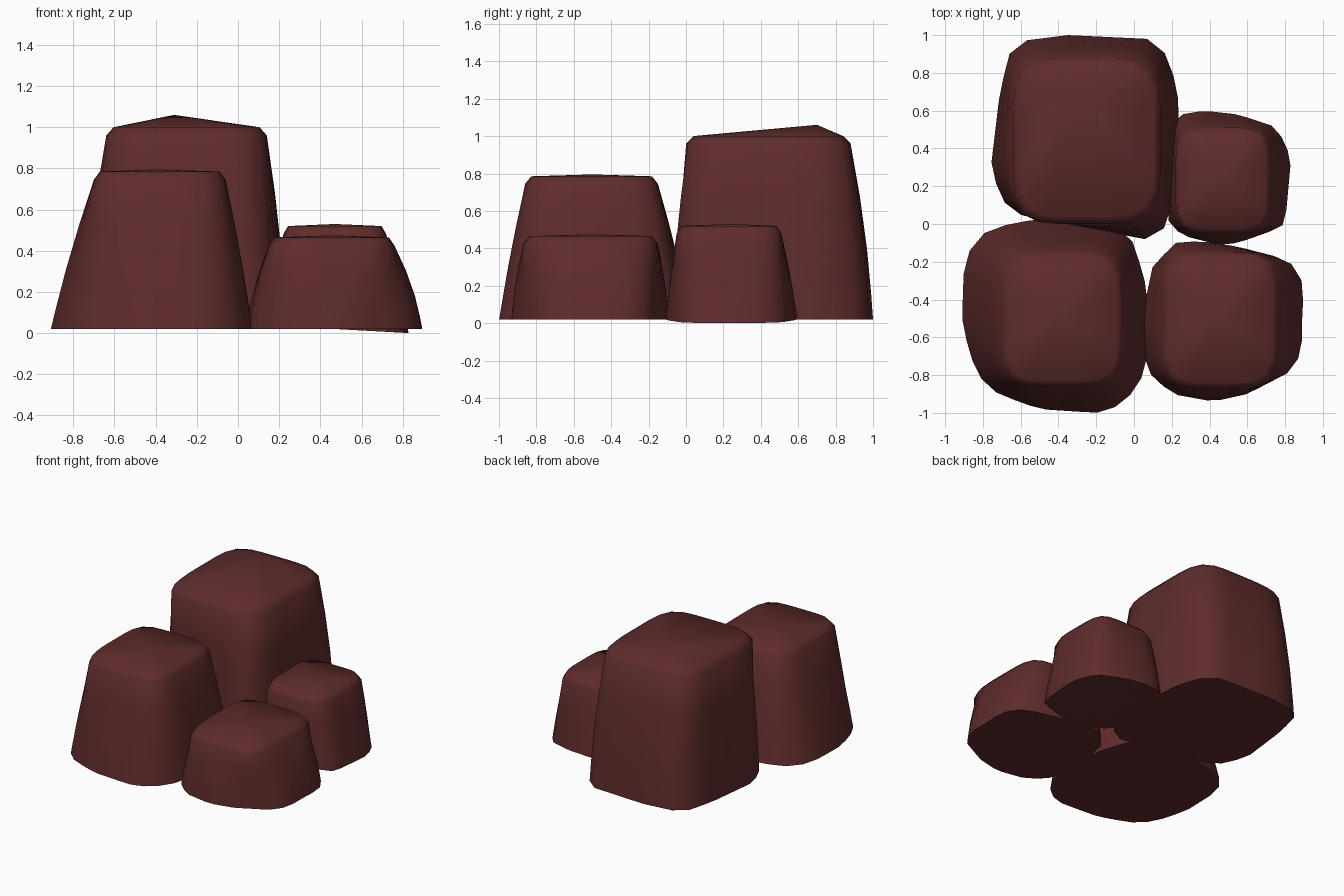
import bpy, bmesh, math
from mathutils import Vector
from mathutils.geometry import intersect_line_line_2d

if "Cube" in bpy.data.objects:
    bpy.data.objects.remove(bpy.data.objects["Cube"])

N = 32  # points around each rock

mat = bpy.data.materials.new("dark red stone")
mat.diffuse_color = (0.115, 0.025, 0.025, 1)
mat.use_nodes = True
mat.node_tree.nodes["Principled BSDF"].inputs["Base Color"].default_value = mat.diffuse_color


def rock(name, foot, top, height, apex, bulge=0.0, tilt=0.0):
    """Closed rock lofted from a foot outline to a rounded-box top.
    top = (x0, x1, y0, y1) at the shoulder, apex = peak of the cap."""
    x0, x1, y0, y1 = top
    c = Vector(((x0 + x1) / 2, (y0 + y1) / 2))
    pts = [Vector(p) for p in foot]
    upper, lower = [], []
    for i in range(N):
        a = 2 * math.pi * i / N
        ca, sa = math.cos(a), math.sin(a)
        r = (abs(ca) ** 5 + abs(sa) ** 5) ** -0.2
        d = Vector(((x1 - x0) / 2 * ca * r, (y1 - y0) / 2 * sa * r))
        upper.append(c + d)
        hit = None
        for p, q in zip(pts, pts[1:] + pts[:1]):
            h = intersect_line_line_2d(c, c + d * 8, p, q)
            if h is not None:
                hit = h
        lower.append(hit if hit is not None else c + d * 1.2)

    bm = bmesh.new()
    rings = []
    shoulder = height - 0.04
    # sides, foot to shoulder
    for t in (0, 0.15, 0.4, 0.7, 1):
        k = t - bulge * math.sin(math.pi * t)
        ring = []
        for l, u in zip(lower, upper):
            b = 0.02 - tilt * max(0, l.x - c.x)
            ring.append(bm.verts.new((*l.lerp(u, k), b + (shoulder - b) * t)))
        rings.append(ring)
    # bevelled shoulder
    rings.append([bm.verts.new((*c.lerp(u, 0.91), height)) for u in upper])
    for r, q in zip(rings, rings[1:]):
        for i in range(N):
            j = (i + 1) % N
            bm.faces.new((r[i], r[j], q[j], q[i]))
    # cap and underside
    tip = bm.verts.new(apex)
    under = bm.verts.new((c.x, c.y, 0.02))
    for i in range(N):
        j = (i + 1) % N
        bm.faces.new((rings[-1][i], rings[-1][j], tip))
        bm.faces.new((rings[0][j], rings[0][i], under))
    me = bpy.data.meshes.new(name)
    bm.to_mesh(me)
    bm.free()
    me.materials.append(mat)
    ob = bpy.data.objects.new(name, me)
    bpy.context.collection.objects.link(ob)
    bpy.ops.object.select_all(action='DESELECT')
    ob.select_set(True)
    bpy.context.view_layer.objects.active = ob
    bpy.ops.object.shade_smooth_by_angle(angle=math.radians(75))


# tall rock at the back left
rock("tall_rock",
     [(-.66, .06), (-.76, .28), (-.71, .7), (-.66, .9), (-.59, .97), (-.35, 1),
      (.07, .98), (.15, .93), (.2, .83), (.24, .63), (.23, .4), (.2, .1),
      (.15, -.05), (.11, -.09), (-.1, -.05)],
     (-.64, .14, 0, .88), 1.0, (-.31, .7, 1.06), bulge=0.14)

# medium rock at the front left
rock("medium_rock",
     [(-.9, -.2), (-.84, -.08), (-.75, -.02), (-.5, .03), (-.1, -.01), (0, -.1),
      (.07, -.35), (.07, -.7), (.03, -.85), (-.07, -.96), (-.2, -1), (-.5, -.98),
      (-.72, -.9), (-.83, -.8), (-.88, -.65), (-.91, -.5)],
     (-.7, -.06, -.86, -.15), .785, (-.4, -.5, .795), bulge=0.05)

# low rock at the front right
rock("low_rock",
     [(.06, -.77), (.04, -.5), (.1, -.22), (.22, -.1), (.35, -.09), (.55, -.12),
      (.82, -.19), (.9, -.32), (.89, -.5), (.89, -.65), (.85, -.77), (.6, -.9),
      (.42, -.94), (.2, -.9)],
     (.15, .76, -.87, -.15), .465, (.45, -.5, .475), bulge=0.14)

# small rock at the back right
rock("small_rock",
     [(.19, .3), (.2, .53), (.25, .58), (.37, .6), (.55, .58), (.73, .52),
      (.8, .44), (.83, .33), (.8, 0), (.72, -.04), (.55, -.1), (.45, -.11),
      (.25, -.06), (.18, .02)],
     (.22, .72, -.05, .51), .52, (.47, .24, .53), bulge=0.06, tilt=0.055)
